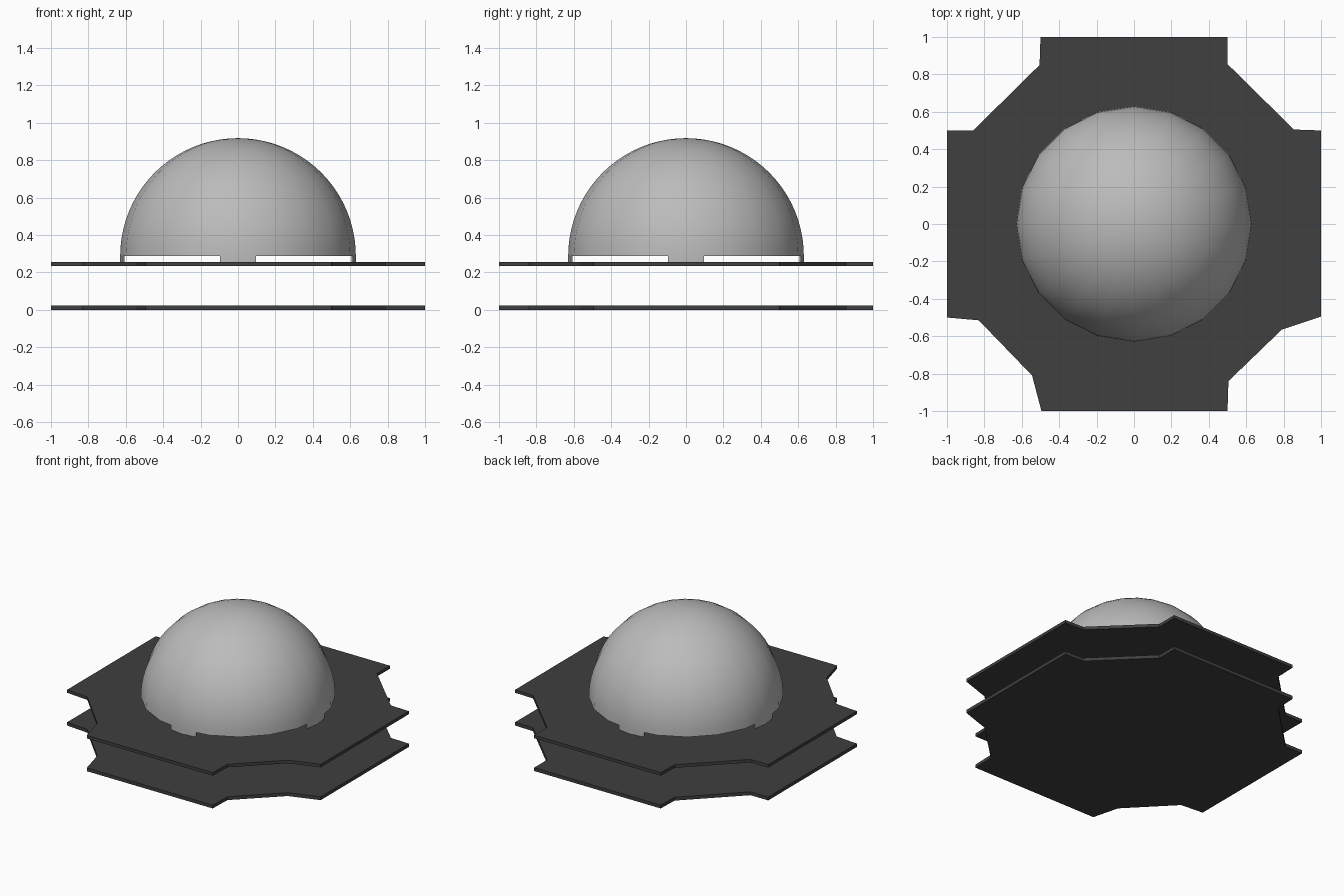
import bpy, bmesh, math

if "Cube" in bpy.data.objects:
    bpy.data.objects.remove(bpy.data.objects["Cube"])

def material(name, v):
    m = bpy.data.materials.new(name)
    m.diffuse_color = (v, v, v, 1)
    m.use_nodes = True
    m.node_tree.nodes["Principled BSDF"].inputs["Base Color"].default_value = m.diffuse_color
    return m

dark = material("dark grey", 0.05)
light = material("light grey", 0.5)

def make_object(name, bm, mat):
    mesh = bpy.data.meshes.new(name)
    bmesh.ops.recalc_face_normals(bm, faces=bm.faces)
    bm.to_mesh(mesh)
    bm.free()
    ob = bpy.data.objects.new(name, mesh)
    bpy.context.collection.objects.link(ob)
    mesh.materials.append(mat)
    return ob

# Two identical cross-shaped deck plates with slightly uneven notches
OUTLINE = [(0.5, 1), (0.5, 0.855), (0.855, 0.505), (1, 0.5),
           (1, -0.495), (0.79, -0.565), (0.505, -0.84), (0.5, -1),
           (-0.495, -1), (-0.545, -0.81), (-0.83, -0.515), (-1, -0.5),
           (-1, 0.5), (-0.86, 0.5), (-0.505, 0.85), (-0.5, 1)]

def plate(name, z0, z1):
    bm = bmesh.new()
    face = bm.faces.new([bm.verts.new((x, y, z0)) for x, y in OUTLINE])
    top = bmesh.ops.extrude_face_region(bm, geom=[face], use_keep_orig=True)["geom"]
    verts = [g for g in top if isinstance(g, bmesh.types.BMVert)]
    bmesh.ops.translate(bm, vec=(0, 0, z1 - z0), verts=verts)
    return make_object(name, bm, dark)

plate("lower_plate", 0.0, 0.024)
plate("upper_plate", 0.234, 0.256)

# Hollow dome: 20-sided hemisphere whose skirt reaches down as four feet
R, ZC, ZB, SEG, RINGS = 0.63, 0.288, 0.256, 40, 20

def radius(i):
    # odd columns lie on the middle of the 20-sided polygon's edges
    return R * (math.cos(math.radians(9)) if i % 2 else 1)

bm = bmesh.new()
rings = []
for j in range(RINGS):
    a = math.pi / 2 * j / RINGS
    rings.append([bm.verts.new((radius(i) * math.cos(a) * math.cos(2 * math.pi * i / SEG),
                                radius(i) * math.cos(a) * math.sin(2 * math.pi * i / SEG),
                                ZC + R * math.sin(a))) for i in range(SEG)])
pole = bm.verts.new((0, 0, ZC + R))
for j in range(RINGS - 1):
    for i in range(SEG):
        k = (i + 1) % SEG
        bm.faces.new((rings[j][i], rings[j][k], rings[j + 1][k], rings[j + 1][i]))
for i in range(SEG):
    bm.faces.new((rings[-1][i], rings[-1][(i + 1) % SEG], pole))

# Feet under the rim on the four axes
for q in range(0, SEG, SEG // 4):
    cols = [(q + d) % SEG for d in (-1, 0, 1)]
    low = [bm.verts.new((rings[0][c].co.x, rings[0][c].co.y, ZB)) for c in cols]
    for n in range(2):
        bm.faces.new((low[n], low[n + 1], rings[0][cols[n + 1]], rings[0][cols[n]]))

dome = make_object("dome", bm, light)
shell = dome.modifiers.new("shell", 'SOLIDIFY')
shell.thickness = 0.008
shell.offset = -1
bpy.context.view_layer.objects.active = dome
dome.select_set(True)
bpy.ops.object.modifier_apply(modifier="shell")
bpy.ops.object.shade_smooth_by_angle(angle=math.radians(30))
